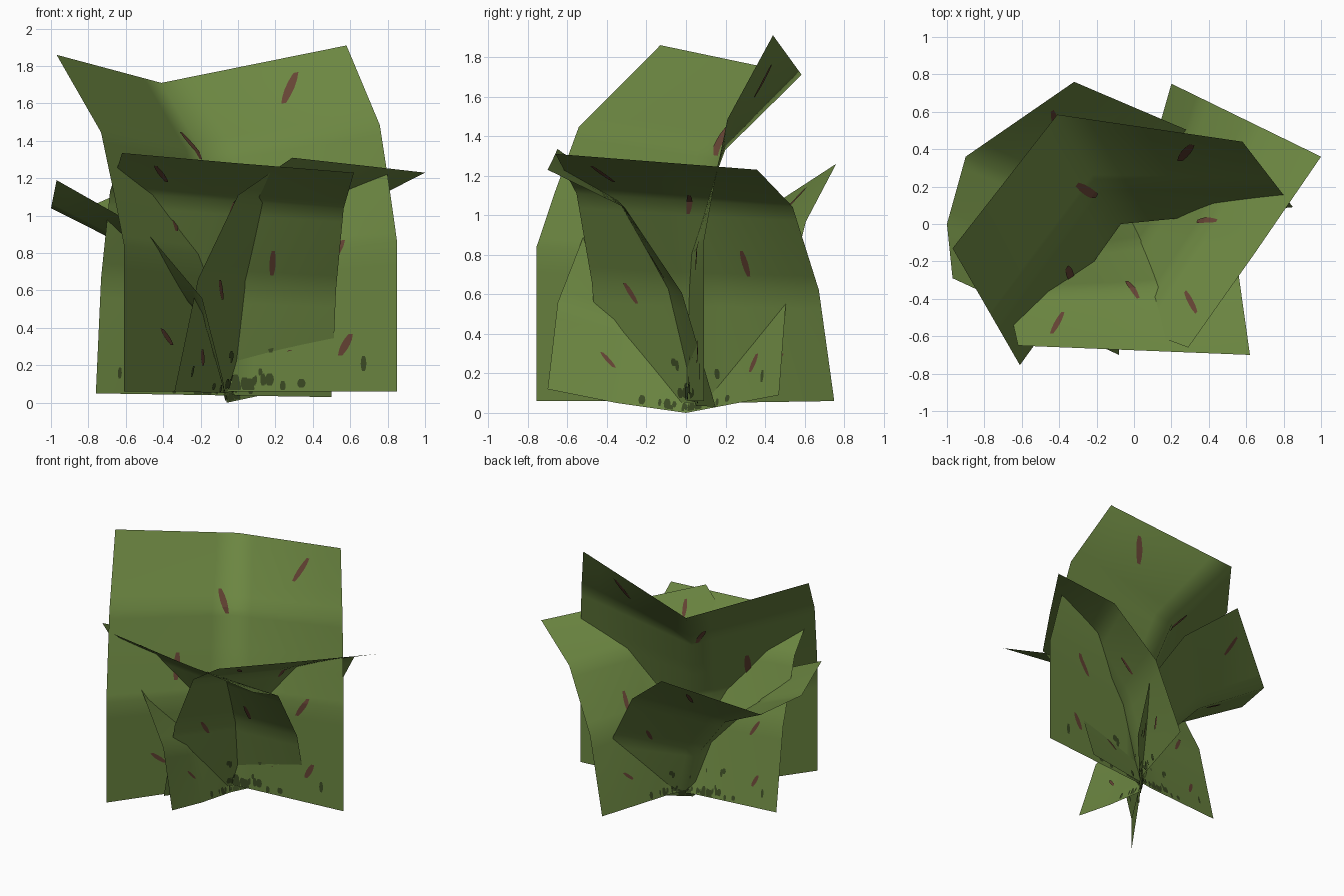
import bpy, bmesh, random
from mathutils import Vector

if "Cube" in bpy.data.objects:
    bpy.data.objects.remove(bpy.data.objects["Cube"])

random.seed(4)


def material(name, rgb):
    m = bpy.data.materials.new(name)
    m.diffuse_color = (*rgb, 1)
    m.use_nodes = True
    m.node_tree.nodes["Principled BSDF"].inputs["Base Color"].default_value = m.diffuse_color
    return m


GREEN = material("leaf green", (0.148, 0.238, 0.053))
BROWN = material("brown spot", (0.13, 0.056, 0.034))
DARK = material("dark mottle", (0.045, 0.07, 0.018))


def make_object(name, bm, mat, smooth):
    mesh = bpy.data.meshes.new(name)
    bm.to_mesh(mesh)
    bm.free()
    mesh.materials.append(mat)
    for p in mesh.polygons:
        p.use_smooth = smooth
    ob = bpy.data.objects.new(name, mesh)
    bpy.context.collection.objects.link(ob)


def bracket(t, stops):
    i = 0
    while i < len(stops) - 2 and t > stops[i + 1]:
        i += 1
    return i, (t - stops[i]) / (stops[i + 1] - stops[i])


def split(stops, n):
    """Every gap between stops cut into n equal steps."""
    out = [a + (b - a) * k / n for a, b in zip(stops, stops[1:]) for k in range(n)]
    return out + [stops[-1]]


class Leaf:
    """A card whose edges and folds run foot to tip along one bend profile.
    bend: (share of sideways travel, share of height) at each row."""

    def __init__(self, name, bend, feet, tips, us=None):
        self.name = name
        n = len(feet)
        self.us = us or [i / (n - 1) for i in range(n)]
        rows = [(0, 0), *bend, (1, 1)]
        self.cols = []
        for foot, tip in zip(map(Vector, feet), map(Vector, tips)):
            d = tip - foot
            self.cols.append([foot + Vector((d.x * f, d.y * f, d.z * h))
                              for f, h in rows])
        run = [0.0]
        for i in range(len(rows) - 1):
            run.append(run[-1] + sum((c[i + 1] - c[i]).length for c in self.cols))
        self.vs = [x / run[-1] for x in run]

    def at(self, u, v):
        i, a = bracket(u, self.us)
        j, b = bracket(v, self.vs)
        lo = self.cols[i][j].lerp(self.cols[i + 1][j], a)
        hi = self.cols[i][j + 1].lerp(self.cols[i + 1][j + 1], a)
        return lo.lerp(hi, b)

    def normal(self, u, v):
        e = 0.01
        du = self.at(u + e, v) - self.at(u - e, v)
        dv = self.at(u, v + e) - self.at(u, v - e)
        return du.cross(dv).normalized()

    def blade(self):
        # cut fine enough for twisted cells to stay even
        bm = bmesh.new()
        grid = [[bm.verts.new(self.at(u, v)) for v in split(self.vs, 6)]
                for u in split(self.us, 6)]
        for c0, c1 in zip(grid, grid[1:]):
            for j in range(len(c0) - 1):
                bm.faces.new((c0[j], c1[j], c1[j + 1], c0[j + 1]))
        make_object(self.name, bm, GREEN, True)

    def marks(self, name, mat, strokes):
        # slim tapered plates on both faces of the blade
        bm = bmesh.new()
        for u, v, slant, half, width in strokes:
            for side in (-0.005, 0.005):
                last = None
                for t in (-1, -.5, 0, .5, 1):
                    cu, cv = u + slant * t, max(0.004, v + half * t)
                    w = width * (1 - 0.5 * t * t)
                    pair = [bm.verts.new(self.at(cu + s * w, cv)
                                         + self.normal(cu + s * w, cv) * side)
                            for s in (-1, 1)]
                    if last:
                        bm.faces.new((last[0], last[1], pair[1], pair[0]))
                    last = pair
        make_object(name, bm, mat, False)


TALL = [(0, .435), (.15, .59), (.34, .77)]    # upright, leaning back late
ARCH = [(.2, .48), (.54, .84)]                # arching over
WIDE = [(.125, .41), (.47, .75)]              # arching far out

leaves = [
    # tall folded leaf at the back
    Leaf("back_leaf", TALL,
         [(-.61, -.755, .06), (-.07, 0, .06), (.85, .09, .06)],
         [(-.97, -.13, 1.86), (-.41, .585, 1.71), (.58, .44, 1.91)]),
    # leaf arching to the front
    Leaf("front_leaf", ARCH,
         [(.5, .15, .03), (-.13, .03, .04), (-.76, -.03, .05)],
         [(.62, -.7, 1.23), (0, -.675, 1.28), (-.62, -.65, 1.335)]),
    # leaf arching to the right
    Leaf("right_leaf", ARCH,
         [(.2, .75, .06), (.02, .12, .05), (-.34, -.43, .06)],
         [(1, .36, 1.23), (.65, -.15, 1.27), (.29, -.66, 1.31)]),
    # folded leaf arching to the left
    Leaf("left_leaf", WIDE,
         [(-.08, -.7, .12), (-.07, -.35, .05), (-.06, 0, 0), (.36, .47, .09)],
         [(-.97, -.29, 1.19), (-1, 0, 1.04), (-.9, .36, 1), (-.32, .76, 1.26)],
         (0, .26, .5, 1)),
]

# the same brown streaks repeat on every leaf: across, along, slant, half length
STREAKS = [(u, v, s, h, 0.013 + 0.1 * max(0, h - 0.045)) for u, v, s, h in (
    (.81, .89, .034, .05), (.46, .735, -.018, .048), (.28, .5, .002, .05),
    (.82, .37, .025, .035), (.21, .15, -.026, .022), (.85, .125, .015, .028))]
# dark flecks gathered round the foot of each leaf
FLECKS = []
for n in range(36):
    top = .035 if n < 29 else .14
    FLECKS.append((random.gauss(.52, .11), random.uniform(top / 5, top), 0,
                   random.uniform(.008, .02), random.uniform(.004, .013)))

for leaf in leaves:
    leaf.blade()
    leaf.marks(leaf.name + "_streaks", BROWN, STREAKS)
    leaf.marks(leaf.name + "_flecks", DARK, FLECKS)
